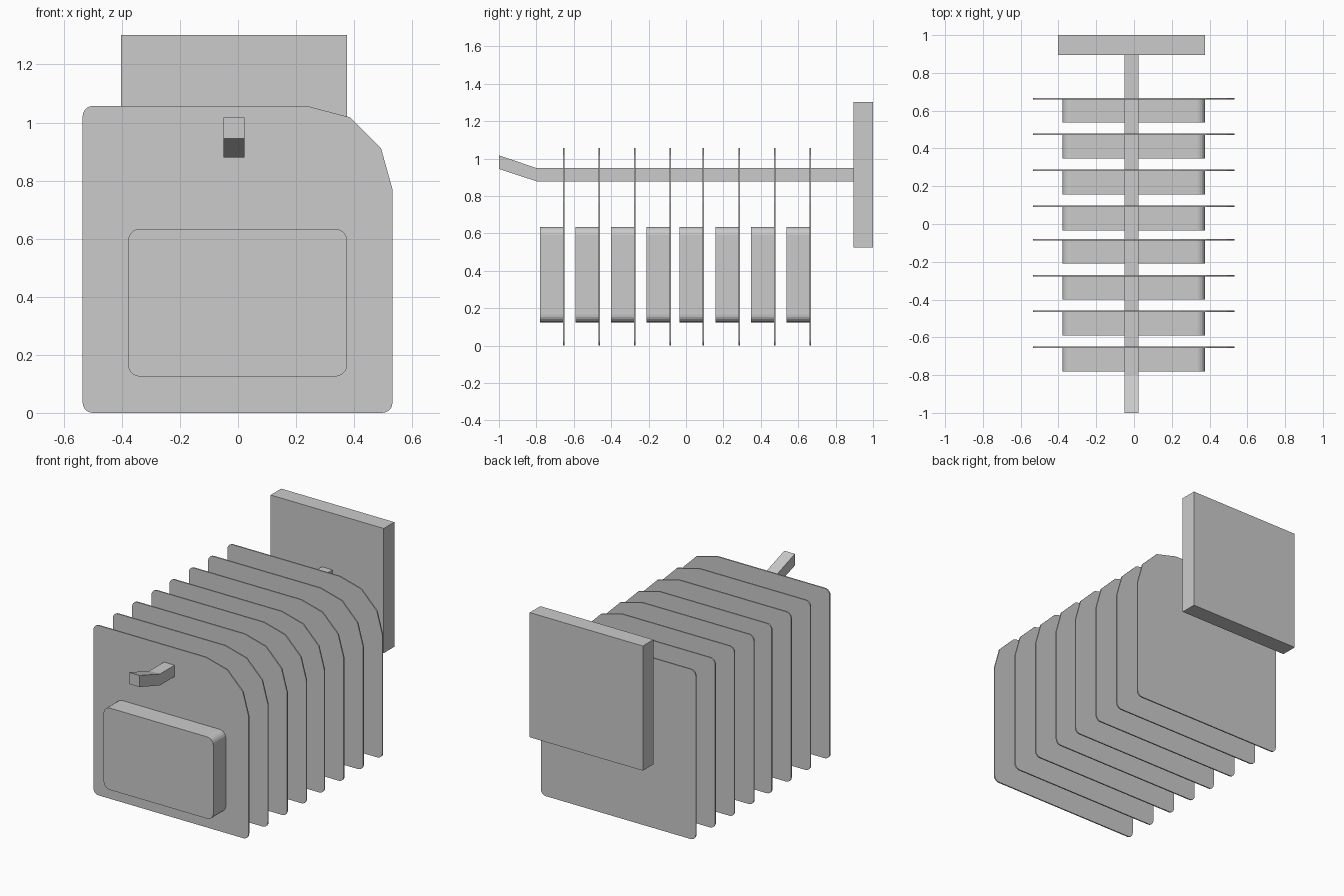
import bpy, math
from mathutils import Vector

if "Cube" in bpy.data.objects:
    bpy.data.objects.remove(bpy.data.objects["Cube"])


def prism(name, pts, a, b, axis):
    """Extrude a closed 2D outline from a to b along 'x' or 'y'."""
    place = (lambda p, t: (t, p[0], p[1])) if axis == 'x' else (lambda p, t: (p[0], t, p[1]))
    n = len(pts)
    verts = [place(p, t) for t in (a, b) for p in pts]
    # (u, z) outlines run counter-clockwise; winding is flipped for the x axis
    faces = [list(range(n)), list(range(2 * n - 1, n - 1, -1))]
    faces += [[(i + 1) % n, i, n + i, n + (i + 1) % n] for i in range(n)]
    if axis == 'x':
        faces = [f[::-1] for f in faces]
    me = bpy.data.meshes.new(name)
    me.from_pydata(verts, [], faces)
    ob = bpy.data.objects.new(name, me)
    bpy.context.collection.objects.link(ob)
    return ob


def arc(cx, cz, r, start, seg=5):
    """Quarter-circle corner starting at the given angle in degrees."""
    return [(cx + r * math.cos(math.radians(start + 90 * i / seg)),
             cz + r * math.sin(math.radians(start + 90 * i / seg))) for i in range(seg + 1)]


def rect(x0, x1, z0, z1):
    return [(x0, z0), (x1, z0), (x1, z1), (x0, z1)]


# Garment-like sheet outline: three rounded corners and one faceted shoulder
L, R, T, r = -0.535, 0.532, 1.057, 0.035
sheet = (arc(L + r, r, r, 180) + arc(R - r, r, r, 270)
         + [(R, 0.77), (0.493, 0.91), (0.385, 1.018), (0.237, T)]
         + arc(L + r, T - r, r, 90))

# Rounded block outline
x0, x1, z0, z1, q = -0.379, 0.376, 0.125, 0.634, 0.042
block = (arc(x0 + q, z0 + q, q, 180) + arc(x1 - q, z0 + q, q, 270)
         + arc(x1 - q, z1 - q, q, 0) + arc(x0 + q, z1 - q, q, 90))

# Row of sheets, each with a block on its front
for i, y in enumerate((-0.653, -0.463, -0.273, -0.083, 0.093, 0.284, 0.474, 0.664)):
    prism(f"sheet_{i + 1}", sheet, y - 0.004, y + 0.004, 'y')
    prism(f"front_block_{i + 1}", block, y - 0.127, y - 0.003, 'y')

# Hanging rod with upturned front end
rod = [(-1, 0.945), (-0.8, 0.879), (0.9, 0.879), (0.9, 0.95), (-0.8, 0.95), (-1, 1.017)]
prism("hanging_rod", rod, -0.05, 0.023, 'x')

# Wall mounting plate
prism("mounting_plate", rect(-0.403, 0.376, 0.526, 1.302), 0.896, 1.0, 'y')

# Consistent outward normals
import bmesh
for ob in bpy.context.collection.objects:
    bm = bmesh.new()
    bm.from_mesh(ob.data)
    bmesh.ops.recalc_face_normals(bm, faces=bm.faces)
    bm.to_mesh(ob.data)
    bm.free()
